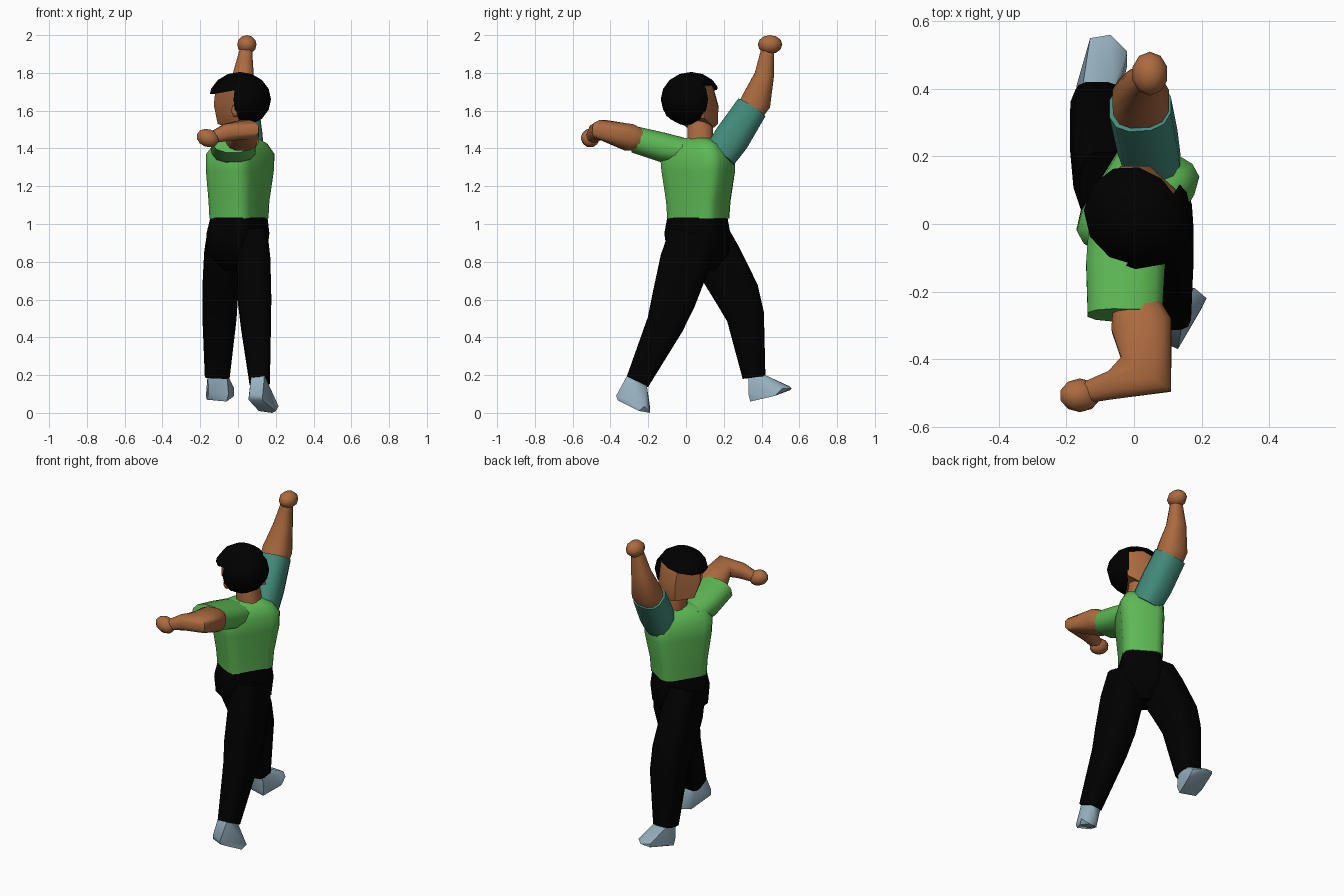
import bpy, bmesh, math
from mathutils import Vector, Matrix

if "Cube" in bpy.data.objects:
    bpy.data.objects.remove(bpy.data.objects["Cube"])


def material(name, rgb):
    m = bpy.data.materials.new(name)
    m.use_nodes = True
    m.diffuse_color = (*rgb, 1)
    m.node_tree.nodes["Principled BSDF"].inputs["Base Color"].default_value = (*rgb, 1)
    return m


SKIN = material("skin brown", (0.41, 0.145, 0.05))
GREEN = material("shirt green", (0.11, 0.48, 0.09))
TEAL = material("sleeve teal", (0.055, 0.26, 0.2))
BLACK = material("black", (0.0, 0.0, 0.0))
SHOE = material("shoe grey blue", (0.31, 0.44, 0.53))

X, Z = Vector((1, 0, 0)), Vector((0, 0, 1))


def finish(name, bm, mat):
    bmesh.ops.recalc_face_normals(bm, faces=bm.faces)
    me = bpy.data.meshes.new(name)
    bm.to_mesh(me)
    bm.free()
    me.materials.append(mat)
    ob = bpy.data.objects.new(name, me)
    bpy.context.collection.objects.link(ob)
    bpy.ops.object.select_all(action="DESELECT")
    ob.select_set(True)
    bpy.context.view_layer.objects.active = ob
    bpy.ops.object.shade_smooth_by_angle(angle=math.radians(50))


def tube(name, path, mat, ref=X, flat=False, power=0.8, sides=12):
    """Skin rings (x, y, z, half width along ref, half width across)."""
    bm = bmesh.new()
    pts = [Vector(p[:3]) for p in path]
    rings = []
    for i, p in enumerate(path):
        a = (pts[i] - pts[i - 1]).normalized() if i else Vector()
        b = (pts[i + 1] - pts[i]).normalized() if i + 1 < len(pts) else Vector()
        t = Z if flat else (a + b).normalized()
        u = (ref - t * ref.dot(t)).normalized()
        v = t.cross(u)
        ring = []
        for k in range(sides):
            w = 2 * math.pi * (k + 0.5) / sides
            c, s = math.cos(w), math.sin(w)
            ring.append(bm.verts.new(
                pts[i] + u * p[3] * math.copysign(abs(c) ** power, c)
                + v * p[4] * math.copysign(abs(s) ** power, s)))
        rings.append(ring)
    for r, q in zip(rings, rings[1:]):
        for k in range(sides):
            n = (k + 1) % sides
            bm.faces.new((r[k], r[n], q[n], q[k]))
    bm.faces.new(rings[0])
    bm.faces.new(rings[-1])
    finish(name, bm, mat)


def hull(name, points, mat):
    bm = bmesh.new()
    for p in points:
        bm.verts.new(p)
    bmesh.ops.convex_hull(bm, input=bm.verts)
    bmesh.ops.delete(bm, geom=[v for v in bm.verts if not v.link_faces], context="VERTS")
    finish(name, bm, mat)


def ball(name, place, size, mat, cut=None, segments=10, rings=6):
    """Ellipsoid, optionally cut by a plane (point, removed side) and capped."""
    bm = bmesh.new()
    bmesh.ops.create_uvsphere(bm, u_segments=segments, v_segments=rings, radius=1)
    bmesh.ops.transform(bm, matrix=place @ Matrix.Diagonal((*size, 1)), verts=bm.verts)
    if cut:
        res = bmesh.ops.bisect_plane(bm, geom=bm.verts[:] + bm.edges[:] + bm.faces[:],
                                     plane_co=cut[0], plane_no=cut[1], clear_outer=True)
        edges = [e for e in res["geom_cut"] if isinstance(e, bmesh.types.BMEdge)]
        bmesh.ops.holes_fill(bm, edges=edges, sides=0)
    finish(name, bm, mat)


# Torso, turned so the chest faces -x and a little +y
shoulder_axis = Vector((0.52, 0.85, 0))
tube("shirt_torso", [
    (0.005, 0.065, 1.03, 0.148, 0.120),
    (0.005, 0.065, 1.12, 0.155, 0.122),
    (0.010, 0.065, 1.28, 0.183, 0.130),
    (0.012, 0.060, 1.37, 0.187, 0.130),
    (0.015, 0.055, 1.425, 0.150, 0.098),
    (0.020, 0.060, 1.455, 0.080, 0.065)], GREEN, shoulder_axis, True, 0.4)

# Trousers
tube("trouser_hips", [
    (0.005, 0.060, 1.035, 0.146, 0.118),
    (0.000, 0.060, 0.95, 0.160, 0.130),
    (-0.005, 0.065, 0.85, 0.150, 0.125),
    (0.000, 0.080, 0.75, 0.070, 0.050)], BLACK, shoulder_axis, True, 0.45)
tube("left_trouser_leg", [
    (0.075, 0.030, 0.95, 0.082, 0.120),
    (0.083, -0.005, 0.80, 0.090, 0.136),
    (0.088, -0.065, 0.60, 0.090, 0.119),
    (0.095, -0.110, 0.47, 0.081, 0.101),
    (0.115, -0.257, 0.165, 0.055, 0.064)], BLACK, power=0.55)
tube("right_trouser_leg", [
    (-0.080, 0.105, 0.95, 0.082, 0.120),
    (-0.088, 0.165, 0.82, 0.093, 0.132),
    (-0.095, 0.270, 0.63, 0.096, 0.122),
    (-0.098, 0.315, 0.51, 0.092, 0.102),
    (-0.110, 0.360, 0.19, 0.067, 0.062)], BLACK, power=0.55)

# Shoes: ankle corners, then heel and toe corners
hull("left_shoe", [
    (0.07, -0.30, 0.20), (0.14, -0.31, 0.20), (0.14, -0.21, 0.16), (0.075, -0.21, 0.16),
    (0.055, -0.33, 0.07), (0.13, -0.37, 0.09), (0.06, -0.34, 0.10), (0.13, -0.36, 0.065),
    (0.11, -0.21, 0.01), (0.20, -0.25, 0.01), (0.215, -0.22, 0.035), (0.18, -0.19, 0.0),
    (0.13, -0.19, 0.03)], SHOE)
hull("right_shoe", [
    (-0.16, 0.33, 0.21), (-0.06, 0.33, 0.21), (-0.06, 0.42, 0.20), (-0.15, 0.42, 0.20),
    (-0.165, 0.36, 0.07), (-0.06, 0.34, 0.06), (-0.155, 0.33, 0.10), (-0.05, 0.33, 0.10),
    (-0.17, 0.41, 0.09), (-0.02, 0.47, 0.09), (-0.02, 0.51, 0.13), (-0.13, 0.55, 0.12),
    (-0.07, 0.56, 0.13), (-0.13, 0.55, 0.14)], SHOE)

# Left arm, reaching forward with a bent elbow
tube("left_sleeve", [
    (-0.020, 0.02, 1.380, 0.068, 0.115),
    (-0.025, -0.12, 1.405, 0.080, 0.120),
    (-0.027, -0.27, 1.447, 0.072, 0.113)], GREEN, Z)
tube("left_arm", [
    (0.005, -0.235, 1.442, 0.055, 0.070),
    (0.022, -0.300, 1.458, 0.074, 0.092),
    (0.035, -0.445, 1.500, 0.052, 0.092),
    (-0.060, -0.475, 1.485, 0.047, 0.044),
    (-0.130, -0.495, 1.460, 0.032, 0.034)], SKIN, Z)
ball("left_hand", Matrix.Translation((-0.16, -0.507, 1.455))
     @ Matrix.Rotation(math.radians(20), 4, "Y"), (0.064, 0.05, 0.047), SKIN)

# Right arm, raised
tube("right_sleeve", [
    (0.055, 0.180, 1.365, 0.085, 0.092),
    (0.040, 0.243, 1.455, 0.092, 0.098),
    (0.018, 0.347, 1.615, 0.094, 0.088)], TEAL)
tube("right_arm", [
    (0.020, 0.320, 1.57, 0.080, 0.074),
    (0.020, 0.372, 1.65, 0.086, 0.082),
    (0.028, 0.415, 1.79, 0.057, 0.053),
    (0.042, 0.432, 1.92, 0.034, 0.036)], SKIN)
ball("right_fist", Matrix.Translation((0.047, 0.445, 1.95)), (0.054, 0.065, 0.05), SKIN)

# Neck and face
tube("neck", [
    (0.030, 0.075, 1.42, 0.070, 0.070),
    (0.010, 0.075, 1.58, 0.062, 0.068)], SKIN)
face_dir = Vector((-0.83, 0.55, 0))
side_dir = Vector((0.55, 0.83, 0))
head = Vector((0.01, 0.027, 1.66))
face = []
for side in (-1, 1):
    for fwd, wide, up in ((0.110, 0.065, 0.075), (0.115, 0.080, -0.03), (0.03, 0.115, 0.075),
                          (0.04, 0.125, -0.05), (0.105, 0.060, -0.13), (0.02, 0.085, -0.15),
                          (-0.075, 0.105, 0.065), (-0.075, 0.100, -0.10)):
        lean = (side_dir * 0.18 + face_dir * 0.1) * max(0, 0.04 - up)
        face.append(head + face_dir * fwd + side_dir * side * wide + Z * up + lean)
hull("face", face, SKIN)
ball("left_ear", Matrix.Translation(head - side_dir * 0.112 - face_dir * 0.045 - Z * 0.06),
     (0.02, 0.022, 0.036), SKIN, None, 8, 5)

# Hair: a back part and a tilted crown from the same ellipsoid
frame = Matrix.Translation(head) @ Matrix.Rotation(math.atan2(0.55, -0.83), 4, "Z")
hair_size = (0.168, 0.158, 0.145)
ball("hair_back", frame, hair_size, BLACK,
     (head - face_dir * 0.055, face_dir), 12, 8)
ball("hair_crown", frame, hair_size, BLACK,
     (head + Z * 0.06, side_dir * 0.15 - face_dir * 0.15 - Z), 12, 8)
